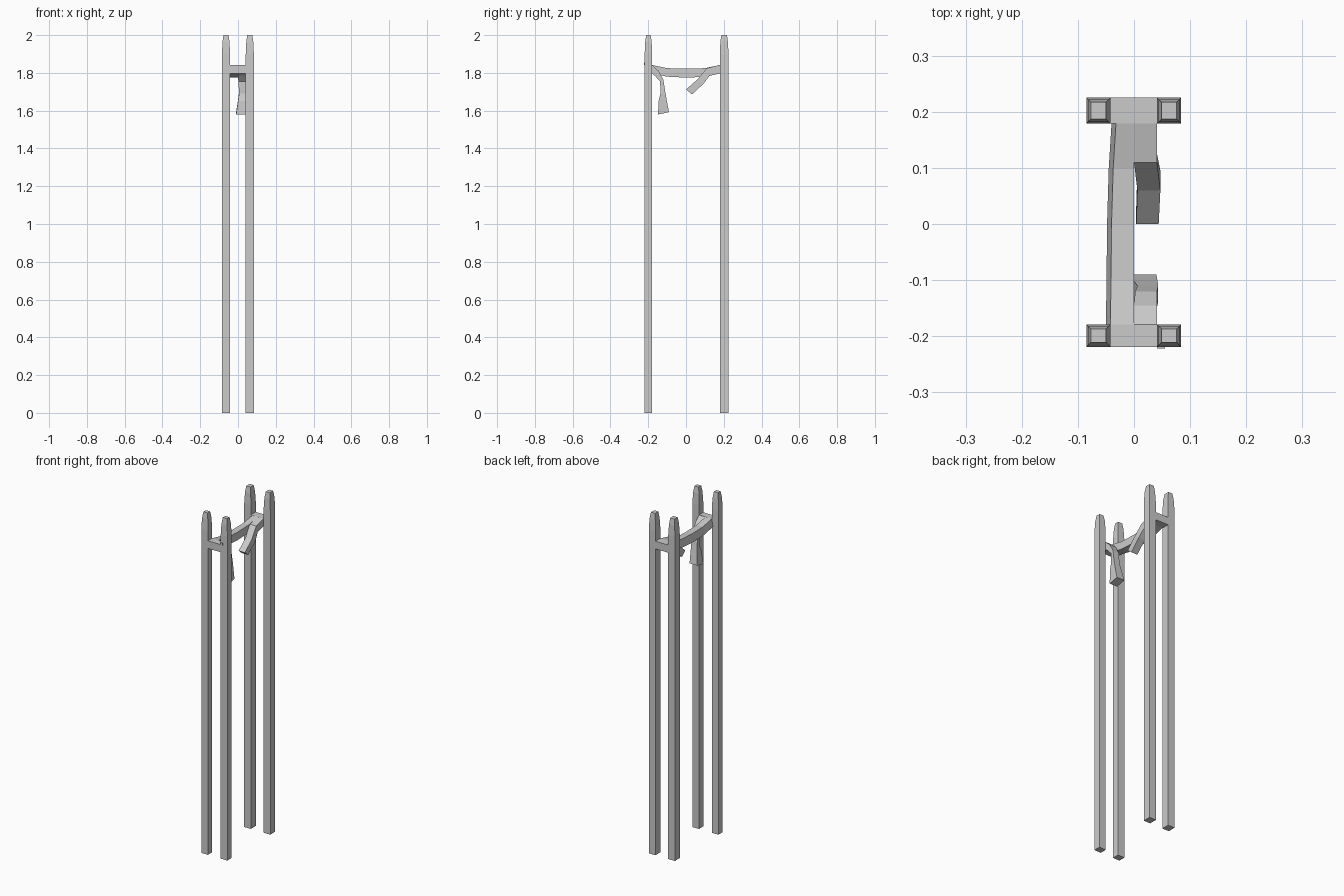
import bpy, bmesh

if "Cube" in bpy.data.objects:
    bpy.data.objects.remove(bpy.data.objects["Cube"])


def loft(name, rings):
    """Skin a list of four-point rings into a closed, flat-shaded solid."""
    bm = bmesh.new()
    rows = [[bm.verts.new(p) for p in r] for r in rings]
    for a, b in zip(rows, rows[1:]):
        for i in range(4):
            j = (i + 1) % 4
            bm.faces.new((a[i], a[j], b[j], b[i]))
    bm.faces.new(rows[0])
    bm.faces.new(rows[-1])
    bmesh.ops.recalc_face_normals(bm, faces=bm.faces)
    me = bpy.data.meshes.new(name)
    bm.to_mesh(me)
    bm.free()
    ob = bpy.data.objects.new(name, me)
    bpy.context.collection.objects.link(ob)
    return ob


def rect(x0, x1, y0, y1, z, inset=0):
    return [(x0 + inset, y0 + inset, z), (x1 - inset, y0 + inset, z),
            (x1 - inset, y1 - inset, z), (x0 + inset, y1 - inset, z)]


def plank(name, stations):
    """Bent plank: each station is (x0, x1, upper y, upper z, lower y, lower z)."""
    return loft(name, [[(x0, yu, zu), (x1, yu, zu), (x1, yl, zl), (x0, yl, zl)]
                       for x0, x1, yu, zu, yl, zl in stations])


# Posts with tapered tips, and the short rail joining each pair
for end, y0, y1 in (("front", -0.219, -0.179), ("back", 0.179, 0.225)):
    for side, x0, x1 in (("left", -0.085, -0.042), ("right", 0.041, 0.084)):
        loft(f"{end}_{side}_post", [rect(x0, x1, y0, y1, z, i) for z, i in
                                   ((0, 0), (1.90, 0), (1.965, 0.003), (2.0, 0.008))])
    loft(f"{end}_rail", [rect(-0.042, 0.041, y0, y1, z) for z in (1.797, 1.842)])

# Intact sagging plank
loft("sagging_plank", [
    [(xl + 0.008, y, zt), (xr, y, zt), (xr, y, zb), (xl, y, zb)]
    for xl, xr, y, zt, zb in (
        (-0.050, 0.000, -0.180, 1.842, 1.797), (-0.049, 0.000, -0.100, 1.825, 1.780),
        (-0.048, 0.000, 0.000, 1.822, 1.775), (-0.045, 0.000, 0.100, 1.825, 1.779),
        (-0.040, 0.002, 0.180, 1.842, 1.797))])

# Broken plank stub hanging from the back rail
plank("broken_back_plank", [
    (0.000, 0.041, 0.180, 1.842, 0.180, 1.797),
    (0.000, 0.041, 0.110, 1.825, 0.125, 1.785),
    (0.006, 0.047, 0.060, 1.765, 0.095, 1.745),
    (0.004, 0.044, 0.000, 1.712, 0.032, 1.686)])

# Broken plank stub drooping from the front rail
plank("broken_front_plank", [
    (0.000, 0.041, -0.180, 1.842, -0.180, 1.797),
    (0.000, 0.041, -0.145, 1.810, -0.165, 1.785),
    (0.002, 0.041, -0.120, 1.765, -0.137, 1.755),
    (0.006, 0.043, -0.110, 1.700, -0.135, 1.690),
    (0.000, 0.042, -0.102, 1.655, -0.145, 1.650),
    (-0.010, 0.040, -0.090, 1.592, -0.148, 1.580)])

# Splinter on the outside of the front right post
loft("front_splinter", [rect(0.041, 0.055, -0.222, -0.215, z) for z in (1.842, 1.855)])
